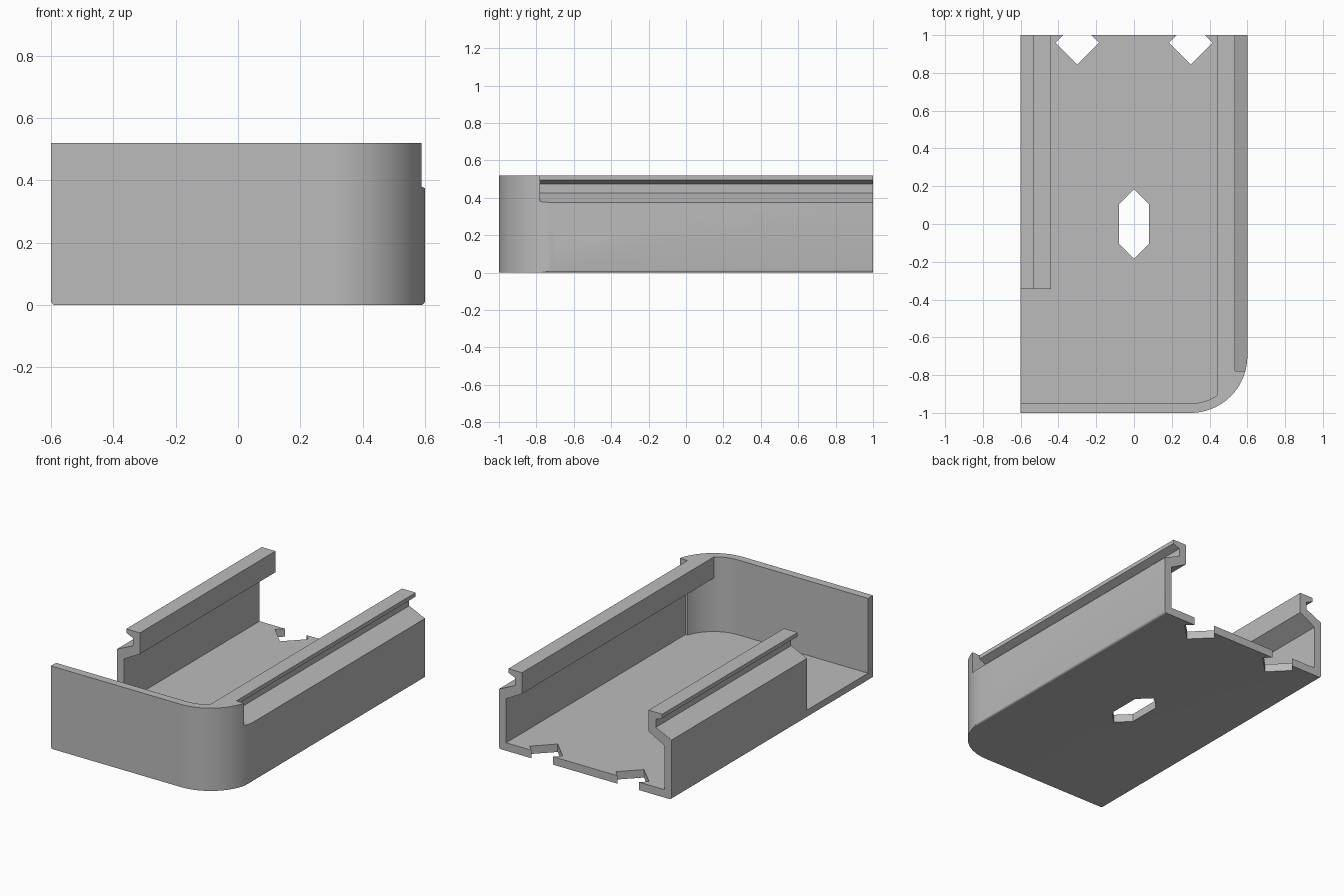
import bpy
import bmesh
from math import cos, sin, pi

old = bpy.data.objects.get("Cube")
if old:
    bpy.data.objects.remove(old, do_unlink=True)

W, L, H = 0.6, 1.0, 0.52      # half width, half length, height
T, R, B = 0.05, 0.3, 0.015    # wall thickness, corner radius, bottom edge radius
STEP = -0.78                  # front end of the outer groove

grey = bpy.data.materials.new("grey")
grey.use_nodes = True
colour = (0.5, 0.5, 0.5, 1)
grey.diffuse_color = colour
grey.node_tree.nodes["Principled BSDF"].inputs["Base Color"].default_value = colour


def arc(cx, cy, r, start, end, steps):
    return [(cx + r * cos(start + (end - start) * i / steps),
             cy + r * sin(start + (end - start) * i / steps)) for i in range(steps + 1)]


def prism(name, points, low, high, axis="Z"):
    """Extrude a plan (axis Z) or an x-z section (axis Y) between two levels."""
    bm = bmesh.new()
    place = (lambda a, b: (a, b, low)) if axis == "Z" else (lambda a, b: (a, low, b))
    face = bm.faces.new([bm.verts.new(place(a, b)) for a, b in points])
    grown = bmesh.ops.extrude_face_region(bm, geom=[face])
    verts = [v for v in grown["geom"] if isinstance(v, bmesh.types.BMVert)]
    depth = high - low
    bmesh.ops.translate(bm, verts=verts, vec=(0, 0, depth) if axis == "Z" else (0, depth, 0))
    bmesh.ops.recalc_face_normals(bm, faces=bm.faces)
    mesh = bpy.data.meshes.new(name)
    bm.to_mesh(mesh)
    bm.free()
    mesh.materials.append(grey)
    obj = bpy.data.objects.new(name, mesh)
    bpy.context.collection.objects.link(obj)
    return obj


def combine(target, tool, operation):
    """Apply one boolean and discard the tool."""
    mod = target.modifiers.new("combine", "BOOLEAN")
    mod.operation, mod.object, mod.solver = operation, tool, "EXACT"
    bpy.context.view_layer.update()
    graph = bpy.context.evaluated_depsgraph_get()
    mesh = bpy.data.meshes.new_from_object(target.evaluated_get(graph))
    target.modifiers.clear()
    target.data = mesh
    bpy.data.objects.remove(tool, do_unlink=True)


# Floor, oversized and trimmed later by the envelope
tray = prism("rail_tray", [(-0.7, -1.1), (0.7, -1.1), (0.7, 1.1), (-0.7, 1.1)], -0.1, T)

# Side walls with an inward rail and an outer groove
section = [(0.55, -0.05), (0.55, 0.327), (0.44, 0.387), (0.44, 0.6), (0.535, 0.6),
           (0.535, 0.495), (0.49, 0.475), (0.49, 0.425), (0.71, 0.325), (0.71, -0.05)]
for side, front in ((1, STEP), (-1, -0.345)):
    wall = prism("side_wall", [(side * x, z) for x, z in section], front, 1.05, "Y")
    combine(tray, wall, "UNION")

# Front wall wrapping round the corner
inner = arc(W - R, R - L, R - T, -pi / 2, 0, 24)
inner = [p for p in inner if p[1] < STEP - 0.005] + [(0.537, STEP)]
wrap = [(-0.8, T - L)] + inner + [(0.8, STEP), (0.8, -1.2), (-0.8, -1.2)]
combine(tray, prism("front_wall", wrap, -0.08, 0.65), "UNION")

# Rail continued into the corner
shelf = [(0.44, 0.387), (0.66, 0.267), (0.66, 0.62), (0.44, 0.62)]
combine(tray, prism("corner_rail", shelf, -1.02, STEP + 0.0005, "Y"), "UNION")

# Envelope: plan with one round corner, section with rounded bottom edges
plan = [(-W, L), (-W, -L)] + arc(W - R, R - L, R, -pi / 2, 0, 24) + [(W, L)]
combine(tray, prism("plan_trim", plan, -0.5, H), "INTERSECT")
outline = ([(-0.75, 0.75), (-0.75, 0.5), (-W, 0.5)] + arc(B - W, B, B, pi, 1.5 * pi, 4)
           + arc(W - B, B, B, -pi / 2, 0, 4) + [(W, 0.5), (0.75, 0.5), (0.75, 0.75)])
combine(tray, prism("section_trim", outline, -1.3, 1.3, "Y"), "INTERSECT")

# Diamond notches at the back and the long slot in the middle
for x in (-0.3, 0.3):
    diamond = arc(x, 0.96, 0.115, 0, 1.5 * pi, 3)
    combine(tray, prism("notch", diamond, -0.2, 0.2), "DIFFERENCE")
slot = [(0, 0.185), (-0.08, 0.105), (-0.08, -0.105),
        (0, -0.185), (0.08, -0.105), (0.08, 0.105)]
combine(tray, prism("slot", slot, -0.2, 0.2), "DIFFERENCE")

# Smooth the round corner, keep the other edges sharp
bpy.ops.object.select_all(action="DESELECT")
tray.select_set(True)
bpy.context.view_layer.objects.active = tray
bpy.ops.object.shade_smooth_by_angle(angle=pi / 6)
